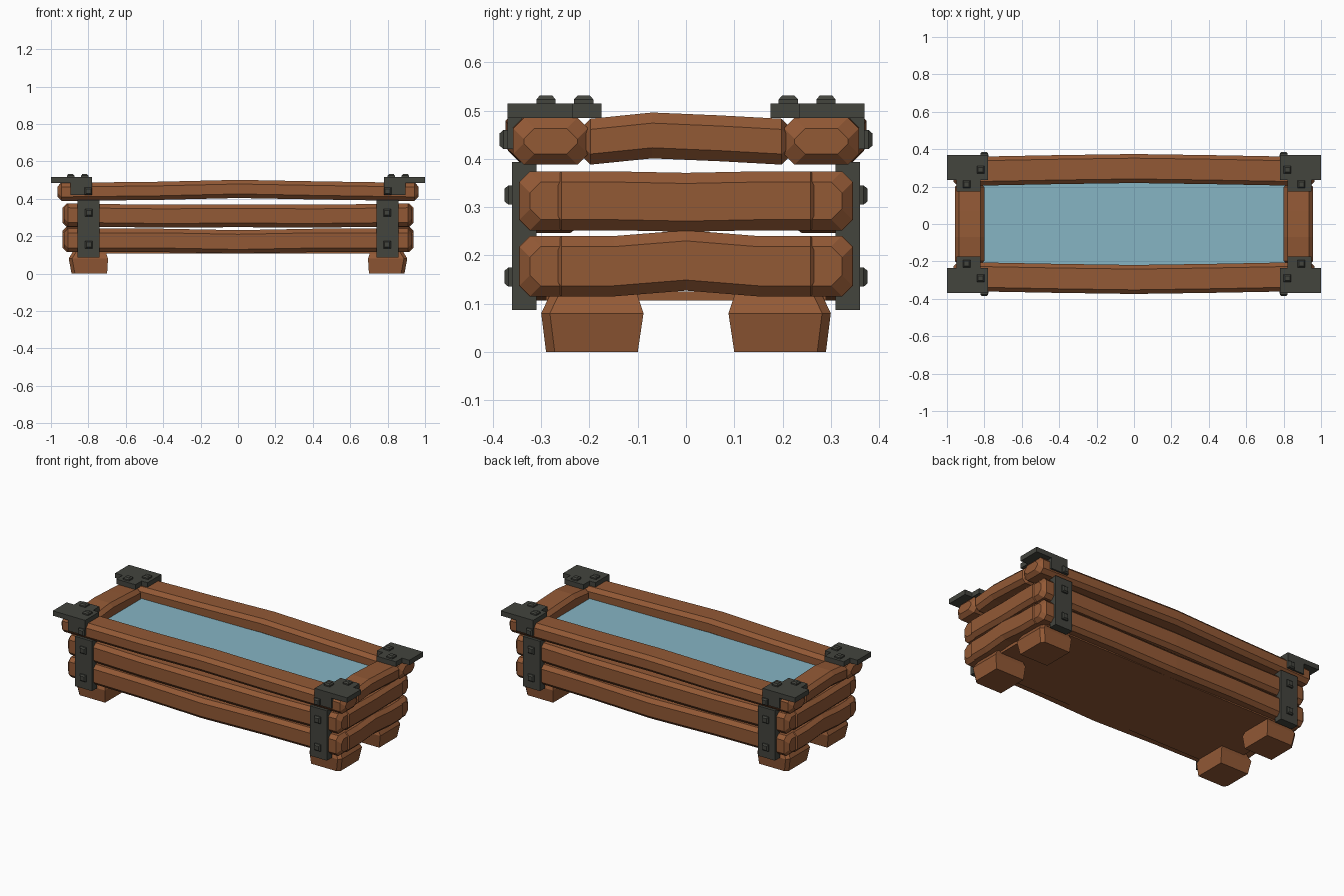
import bpy, bmesh
from mathutils import Vector, Matrix

if "Cube" in bpy.data.objects:
    bpy.data.objects.remove(bpy.data.objects["Cube"], do_unlink=True)


def material(name, color):
    m = bpy.data.materials.new(name)
    m.use_nodes = True
    m.diffuse_color = color
    m.node_tree.nodes["Principled BSDF"].inputs["Base Color"].default_value = color
    return m


WOOD = material("brown wood", (0.29, 0.10, 0.036, 1))
IRON = material("dark iron", (0.056, 0.058, 0.048, 1))
WATER = material("blue water", (0.24, 0.46, 0.55, 1))


def finish(name, bm, mat):
    bmesh.ops.recalc_face_normals(bm, faces=bm.faces)
    mesh = bpy.data.meshes.new(name)
    bm.to_mesh(mesh)
    bm.free()
    mesh.materials.append(mat)
    ob = bpy.data.objects.new(name, mesh)
    bpy.context.collection.objects.link(ob)
    return ob


def loft(name, rings, mat):
    """Skin a list of equally sized point rings and cap both ends."""
    bm = bmesh.new()
    loops = [[bm.verts.new(p) for p in ring] for ring in rings]
    n = len(loops[0])
    for a, b in zip(loops, loops[1:]):
        for i in range(n):
            j = (i + 1) % n
            bm.faces.new((a[i], a[j], b[j], b[i]))
    bm.faces.new(loops[0])
    bm.faces.new(loops[-1])
    return finish(name, bm, mat)


def box(name, x, y, z, mat):
    bm = bmesh.new()
    bmesh.ops.create_cube(bm, size=1)
    for v in bm.verts:
        v.co = [r[0] if c < 0 else r[1] for r, c in zip((x, y, z), v.co)]
    return finish(name, bm, mat)


def section(a0, a1, z0, z1, c):
    """Rectangle with cut corners."""
    return [(a0 + c, z0), (a1 - c, z0), (a1, z0 + c), (a1, z1 - c),
            (a1 - c, z1), (a0 + c, z1), (a0, z1 - c), (a0, z0 + c)]


def beam(name, half, a, z, bends, along_x=True, chamfer=0.022):
    """Chamfered hewn beam; bends = (position, sideways shift, lift)."""
    def ring(t, shift, lift, inset):
        pts = section(a[0] + shift + inset, a[1] + shift - inset,
                      z[0] + lift + inset, z[1] + lift - inset, chamfer)
        return [(t, p, q) if along_x else (p, t, q) for p, q in pts]
    rings = [ring(-half, 0, 0, chamfer), ring(-half + chamfer, 0, 0, 0)]
    rings += [ring(t, s, l, 0) for t, s, l in bends]
    rings += [ring(half - chamfer, 0, 0, 0), ring(half, 0, 0, chamfer)]
    return loft(name, rings, WOOD)


def bolt(name, at, normal):
    """Square bolt head with a bevelled crown."""
    q = Vector((0, 0, 1)).rotation_difference(Vector(normal)).to_matrix()
    levels = ((0.02, 0), (0.02, 0.009), (0.013, 0.017))
    rings = [[Vector(at) + q @ Vector((sx * r, sy * r, h))
              for sx, sy in ((-1, -1), (1, -1), (1, 1), (-1, 1))] for r, h in levels]
    return loft(name, rings, IRON)


# Stacked wall beams: name, z range, long beam lifts, end beam lifts
rows = (("lower", (0.115, 0.24), (0.0, -0.008, 0.0), (0.0, 0.012, 0.0)),
        ("middle", (0.252, 0.374), (-0.006, -0.004, -0.006), (0.0, -0.003, 0.0)))
for row, z, lifts, end_lifts in rows:
    for side, s in (("front", -1), ("back", 1)):
        bends = [(t, s * b, l) for t, b, l in
                 zip((-0.42, 0.0, 0.42), (0.008, 0.013, 0.008), lifts)]
        beam(f"{row}_{side}_beam", 0.93, sorted((s * 0.21, s * 0.345)), z, bends)
    for side, s in (("left", 1), ("right", -1)):
        bends = [(t, 0, l) for t, l in zip((-0.15, 0.0, 0.15), end_lifts)]
        beam(f"{row}_{side}_end_beam", 0.28, sorted((s * 0.79, s * 0.937)), z,
             bends, along_x=False)

# Rim beams
for side, s in (("front", -1), ("back", 1)):
    bends = [(-0.42, s * 0.01, 0.006), (0, s * 0.016, 0.016), (0.42, s * 0.01, 0.008)]
    beam(f"rim_{side}_beam", 0.965, sorted((s * 0.203, s * 0.358)), (0.388, 0.485), bends)
for side, s in (("left", 1), ("right", -1)):
    beam(f"rim_{side}_end_beam", 0.22, sorted((s * 0.8, s * 0.957)), (0.388, 0.483),
         [(-0.07, 0, 0.013), (0.07, 0, 0.007)], along_x=False)

# Floor and water
box("floor_board", (-0.86, 0.86), (-0.29, 0.29), (0.107, 0.125), WOOD)
box("water_surface", (-0.81, 0.81), (-0.225, 0.225), (0.42, 0.424), WATER)

# Corner ironwork and feet, repeated at all four corners
for sx, lr in ((1, "left"), (-1, "right")):
    for sy, fb in ((-1, "front"), (1, "back")):
        tag = f"{fb}_{lr}"

        def corner_box(name, x, y, z):
            return box(f"{tag}_{name}", sorted((sx * x[0], sx * x[1])),
                       sorted((sy * y[0], sy * y[1])), z, IRON)

        corner_box("strap", (0.74, 0.857), (0.31, 0.36), (0.087, 0.393))
        corner_box("bracket_tab", (0.78, 0.895), (0.34, 0.37), (0.42, 0.49))
        corner_box("bracket_plate", (0.78, 1.0), (0.235, 0.37), (0.485, 0.515))
        corner_box("bracket_tongue", (0.82, 0.95), (0.175, 0.235), (0.485, 0.515))
        for i, z in enumerate((0.155, 0.325)):
            bolt(f"{tag}_strap_bolt_{i}", (sx * 0.797, sy * 0.359, z), (0, sy, 0))
        bolt(f"{tag}_tab_bolt", (sx * 0.8, sy * 0.369, 0.44), (0, sy, 0))
        for i, (x, y) in enumerate(((0.82, 0.29), (0.895, 0.212))):
            bolt(f"{tag}_plate_bolt_{i}", (sx * x, sy * y, 0.514), (0, 0, 1))

        # Foot: flared block with its outer corner cut off
        rings = []
        for z, x0, x1, y0, y1 in ((0, 0.70, 0.89, 0.10, 0.29),
                                  (0.08, 0.695, 0.905, 0.088, 0.30),
                                  (0.122, 0.71, 0.88, 0.102, 0.28)):
            pts = ((x0, y0), (x1, y0), (x1, y1 - 0.018), (x1 - 0.018, y1), (x0, y1))
            rings.append([(sx * x, sy * y, z) for x, y in pts])
        loft(f"{tag}_foot", rings, WOOD)
